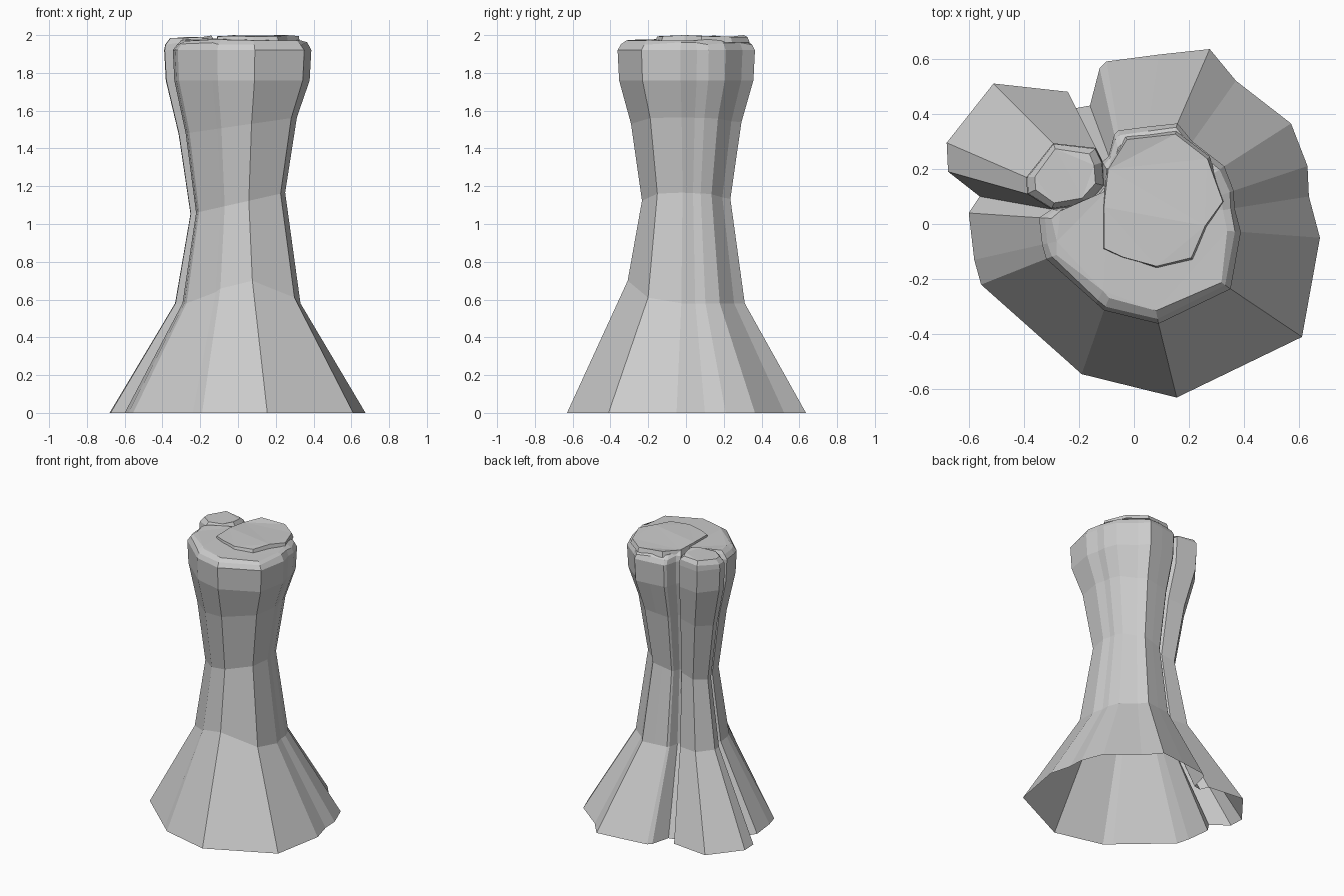
import bpy, bmesh, random

if "Cube" in bpy.data.objects:
    bpy.data.objects.remove(bpy.data.objects["Cube"])

random.seed(4)

# Footprint at z = 0, counter-clockwise from above: large trunk, crease, small lobe, crease
MAIN = [(-0.60, 0.04), (-0.58, -0.13), (-0.555, -0.22), (-0.24, -0.50), (-0.19, -0.545),
        (0.155, -0.63), (0.61, -0.41), (0.675, -0.05), (0.635, 0.10), (0.63, 0.21),
        (0.57, 0.365), (0.37, 0.52), (0.275, 0.635), (0.09, 0.615), (-0.10, 0.59),
        (-0.125, 0.565), (-0.16, 0.43)]
CREASE_BACK = (-0.215, 0.42)
LOBE = [(-0.24, 0.48), (-0.51, 0.51), (-0.68, 0.295), (-0.675, 0.19)]
CREASE_LEFT = (-0.56, 0.10)
RIM = 0.575


def make(name, rings, cap=False):
    """Skin a stack of equal-sized rings, optionally closing the top."""
    bm = bmesh.new()
    loops = [[bm.verts.new(p) for p in ring] for ring in rings]
    n = len(loops[0])
    for a, b in zip(loops, loops[1:]):
        for i in range(n):
            j = (i + 1) % n
            bm.faces.new((a[i], a[j], b[j], b[i]))
    if cap:
        top = bm.faces.new(loops[-1])
        bmesh.ops.triangulate(bm, faces=[top])
    me = bpy.data.meshes.new(name)
    bm.to_mesh(me)
    bm.free()
    ob = bpy.data.objects.new(name, me)
    bpy.context.collection.objects.link(ob)
    return ob


def scaled(pts, s, z):
    return [(x * s, y * s, z) for x, y in pts]


def inset(ring, centre, s, z, wobble):
    """Shrink a ring toward a centre with a little chipped-rock irregularity."""
    out = []
    for x, y, _ in ring:
        k = s + random.uniform(-wobble, wobble)
        out.append((centre[0] + (x - centre[0]) * k, centre[1] + (y - centre[1]) * k,
                    z + random.uniform(-0.008, 0.008)))
    return out


# Flared, hollow column with gently tilted rings
outline = MAIN + [CREASE_BACK] + LOBE + [CREASE_LEFT]
tilt = {
    0.49: lambda x, y: 0.58 + 0.12 * max(0, (-y / 0.63 - 0.3) / 0.7) ** 2,
    0.37: lambda x, y: 1.11 + 0.05 * x / 0.6,
    0.462: lambda x, y: 1.52 + 0.04 * x / 0.6,
    0.562: lambda x, y: 1.76,
    RIM: lambda x, y: 1.92,
}
body = [scaled(outline, 1, 0)]
for s, height in tilt.items():
    ring = []
    for p in outline:
        k = s * 0.93 if p in (CREASE_BACK, CREASE_LEFT) else s
        ring.append((p[0] * k, p[1] * k, height(*p)))
    body.append(ring)
make("column_body", body)

# Chipped cap on the large trunk
back = tuple(c * RIM * 0.93 for c in CREASE_BACK) + (1.92,)
left = tuple(c * RIM * 0.93 for c in CREASE_LEFT) + (1.92,)
rim = scaled(MAIN, RIM, 1.92) + [back, (-0.11, 0.14, 1.92), (-0.17, 0.07, 1.92), left]
make("main_cap", [rim, inset(rim, (0.02, 0), 0.95, 1.955, 0.015),
                  inset(rim, (0.02, 0), 0.87, 1.975, 0.03)], cap=True)

# Cap on the small lobe
rim = scaled(LOBE, RIM, 1.92) + [left, (-0.17, 0.07, 1.92), (-0.11, 0.14, 1.92), back]
make("lobe_cap", [rim, inset(rim, (-0.25, 0.175), 0.97, 1.955, 0.02),
                  inset(rim, (-0.25, 0.175), 0.8, 1.99, 0.03)], cap=True)

# Raised broken plate on top
plate = [(-0.11, -0.09), (-0.04, -0.12), (0.08, -0.16), (0.21, -0.13), (0.26, -0.01),
         (0.32, 0.08), (0.27, 0.24), (0.15, 0.33), (-0.03, 0.31), (-0.10, 0.2), (-0.11, 0.06)]
low = scaled(plate, 1.02, 1.96)
top = [(x, y, min(z, 2.0)) for x, y, z in inset(low, (0.09, 0.08), 0.97, 1.995, 0.02)]
make("top_plate", [low, top], cap=True)
